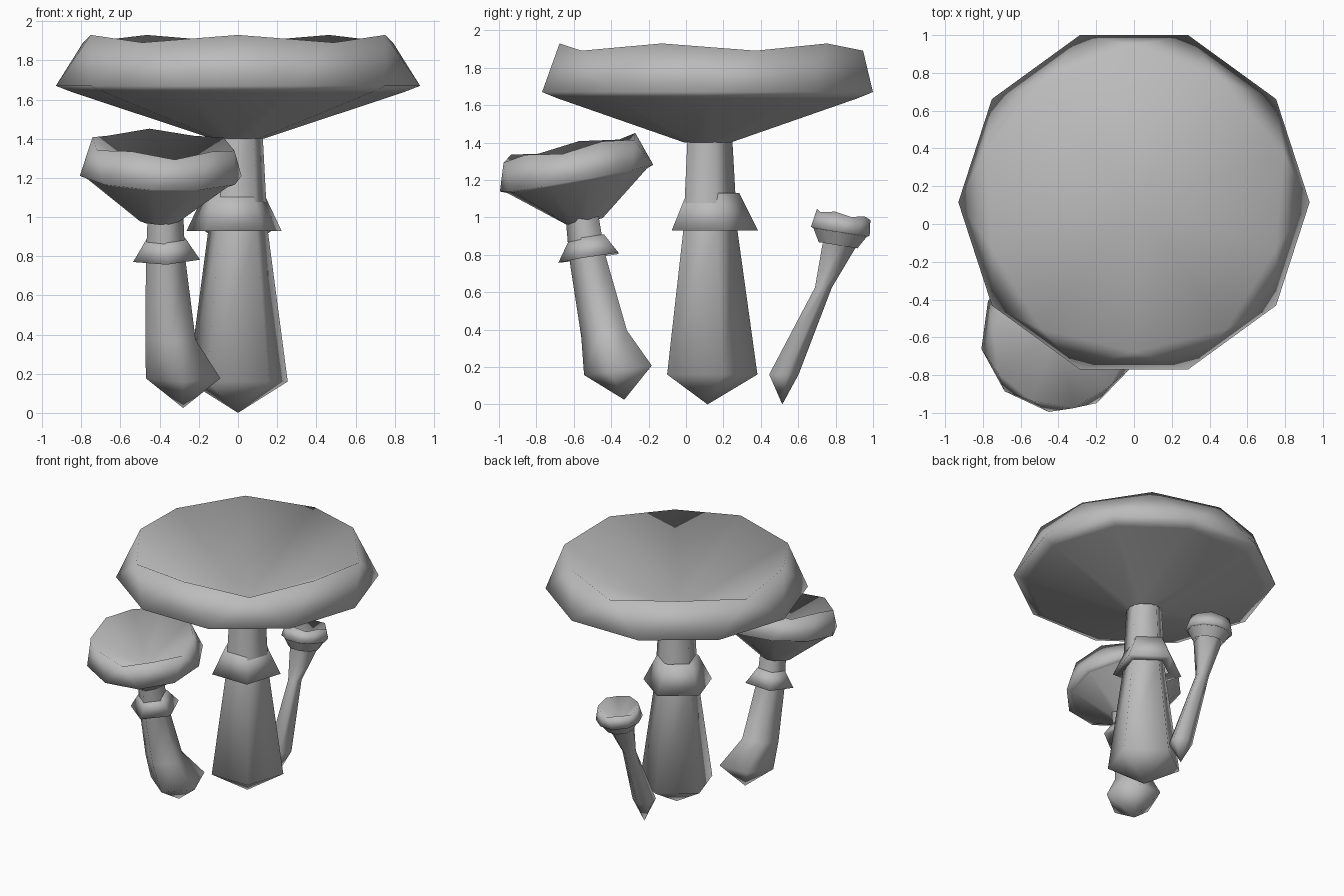
import bpy, bmesh, math
from mathutils import Vector, Euler

if "Cube" in bpy.data.objects:
    bpy.data.objects.remove(bpy.data.objects["Cube"])

GREY = (0.5, 0.5, 0.5, 1)
mat = bpy.data.materials.new("mushroom_grey")
mat.use_nodes = True
mat.diffuse_color = GREY
bsdf = mat.node_tree.nodes["Principled BSDF"]
bsdf.inputs["Base Color"].default_value = GREY
bsdf.inputs["Roughness"].default_value = 0.8


def finish(name, bm, loc=(0, 0, 0), rot=(0, 0, 0)):
    """Turn a bmesh into a smooth-shaded object."""
    mesh = bpy.data.meshes.new(name)
    bm.to_mesh(mesh)
    bm.free()
    mesh.materials.append(mat)
    mesh.shade_smooth()
    obj = bpy.data.objects.new(name, mesh)
    obj.location = loc
    obj.rotation_euler = [math.radians(a) for a in rot]
    bpy.context.collection.objects.link(obj)
    return obj


def loft(name, rings, sides=5, start=18, lean=0, tilt=(0, 0, 0), loc=(0, 0, 0)):
    """Skin a row of polygons given as (x, y, z, radius); lean raises their backs."""
    bm = bmesh.new()
    loops = []
    for x, y, z, r in rings:
        loop = []
        for i in range(sides):
            a = math.radians(start + 360 * i / sides)
            dx, dy = r * math.cos(a), r * math.sin(a)
            loop.append(bm.verts.new((x + dx, y + dy, z + lean * dy)))
        loops.append(loop)
    for low, high in zip(loops, loops[1:]):
        for i in range(sides):
            j = (i + 1) % sides
            bm.faces.new((low[i], low[j], high[j], high[i]))
    bmesh.ops.remove_doubles(bm, verts=bm.verts, dist=1e-4)
    bmesh.ops.recalc_face_normals(bm, faces=bm.faces)
    return finish(name, bm, loc, tilt)


def cap(name, loc, radius, rim, drop, neck, rot=(0, 0, 0)):
    """Wavy funnel cap from a band of an icosphere, with a gill cone below."""
    lip, lip_z = 0.91, -radius * 0.035
    bm = bmesh.new()
    bmesh.ops.create_icosphere(bm, subdivisions=2, radius=1)
    bmesh.ops.rotate(bm, verts=bm.verts, matrix=Euler((0, 0, math.radians(18))).to_matrix())
    bmesh.ops.delete(bm, geom=[v for v in bm.verts if not -0.1 < v.co.z < 0.7], context="VERTS")
    for v in bm.verts:
        v.co = Vector((v.co.x * radius, v.co.y * radius, v.co.z * rim / 0.526))
    border = [e for e in bm.edges if e.is_boundary]
    # deep funnel inside the rim
    centre = bm.verts.new((0, 0, -radius * 0.19))
    for e in border:
        if e.verts[0].co.z > rim / 2:
            bm.faces.new((*e.verts, centre))
    # lip turned under the widest ring
    lower = [e for e in border if e.verts[0].co.z < rim / 2]
    for v in bmesh.ops.extrude_edge_only(bm, edges=lower)["geom"]:
        if isinstance(v, bmesh.types.BMVert):
            v.co = Vector((v.co.x * lip, v.co.y * lip, lip_z))
    bmesh.ops.recalc_face_normals(bm, faces=bm.faces)
    if sum(f.normal.z for f in centre.link_faces) < 0:
        bmesh.ops.reverse_faces(bm, faces=bm.faces)
    finish(name, bm, loc, rot)
    gills = loft(name.replace("cap", "gills"),
                 [(0, 0, -drop, neck), (0, 0, lip_z, lip * radius)],
                 sides=10, start=0, tilt=rot, loc=loc)
    if sum(p.normal.z for p in gills.data.polygons) > 0:
        gills.data.flip_normals()


def skirt(name, loc, top, height, flare, start=18, tilt=(0, 0, 0)):
    """Flared collar around a stem, closed underneath."""
    loft(name, [(0, 0, height, top * 0.85), (0, 0, height, top),
                (0, 0, 0, flare), (0, 0, 0.01, top)], start=start, tilt=tilt, loc=loc)


# Large mushroom
loft("large_stem", [(0, 0.115, 0, 0), (0, 0.115, 0.16, 0.267),
                    (0, 0.115, 0.93, 0.16), (0, 0.115, 1.43, 0.132)])
skirt("large_skirt", (-0.02, 0.13, 0.93), 0.155, 0.2, 0.255)
cap("large_cap", (0, 0.115, 1.67), 0.93, 0.26, 0.27, 0.13)

# Medium leaning mushroom
loft("medium_stem", [(-0.28, -0.33, 0.025, 0), (-0.28, -0.345, 0.185, 0.2),
                     (-0.345, -0.425, 0.38, 0.135), (-0.37, -0.52, 0.8, 0.105),
                     (-0.37, -0.55, 1.03, 0.095)], start=54, lean=0.14)
skirt("medium_skirt", (-0.365, -0.505, 0.785), 0.105, 0.11, 0.18, 54, (9, -2, 0))
cap("medium_cap", (-0.395, -0.585, 1.21), 0.42, 0.18, 0.235, 0.1, (8.5, -6, 46))

# Small mushroom leaning backward
loft("small_stem", [(0, 0.515, 0, 0), (0, 0.515, 0.16, 0.087),
                    (-0.02, 0.73, 0.625, 0.05), (0, 0.815, 0.86, 0.105)])
cap("small_cap", (0, 0.825, 0.925), 0.167, 0.1, 0.075, 0.11, (-9, 0, 0))
